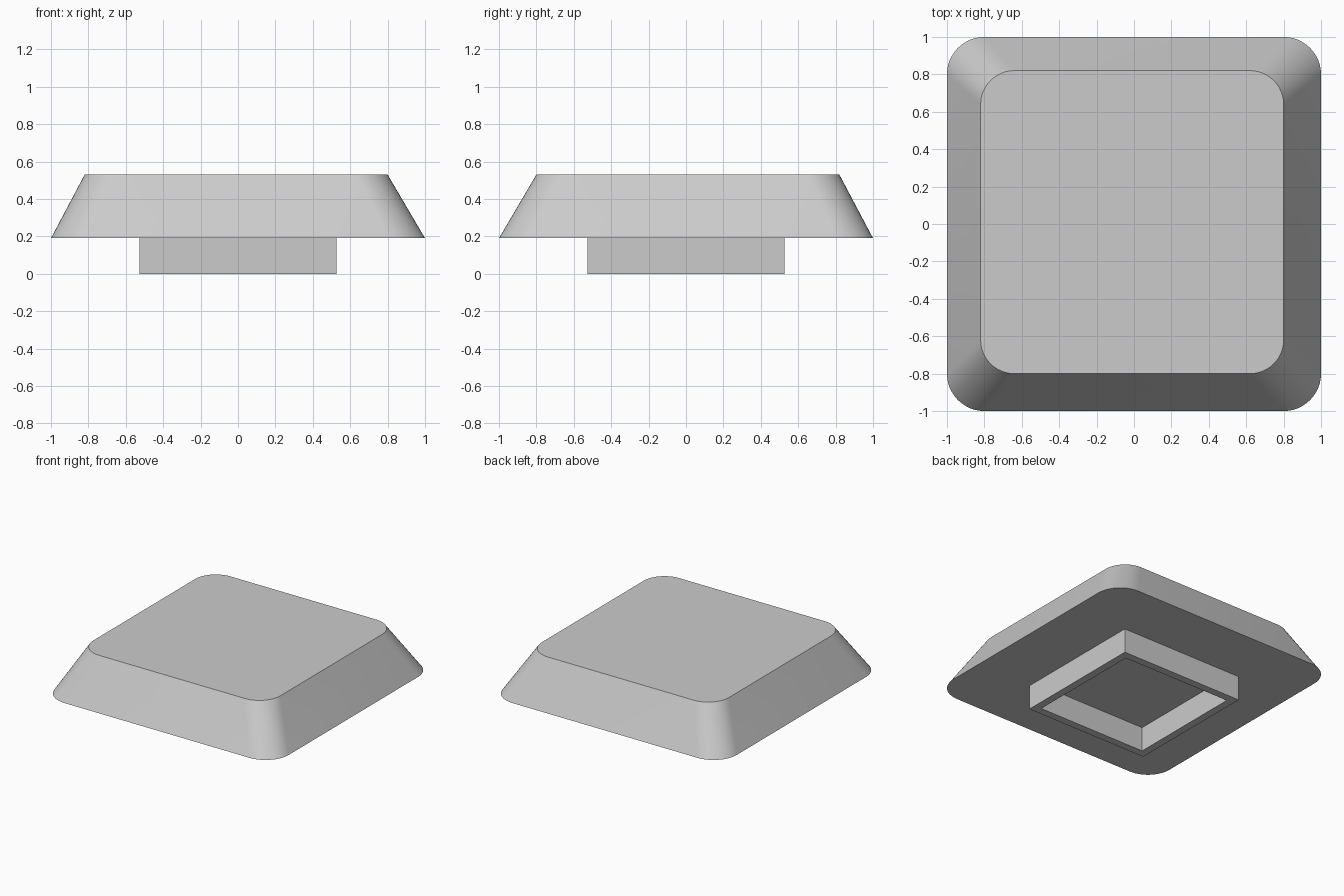
import bpy
import bmesh
from math import cos, sin, pi

cube = bpy.data.objects.get("Cube")
if cube:
    bpy.data.objects.remove(cube, do_unlink=True)

BASE_Z, TOP_Z = 0.19, 0.53

grey = bpy.data.materials.new("light grey")
grey.use_nodes = True
grey.diffuse_color = (0.6, 0.6, 0.6, 1)
grey.node_tree.nodes["Principled BSDF"].inputs["Base Color"].default_value = (0.6, 0.6, 0.6, 1)


def square_loop(bm, half, z, radius=0.0, shift=0.0, steps=12):
    """Counter-clockwise square outline, with rounded corners if radius > 0."""
    verts = []
    for corner in range(4):
        mid = pi / 4 + corner * pi / 2
        sx = 1 if cos(mid) > 0 else -1
        sy = 1 if sin(mid) > 0 else -1
        inner = half - radius
        count = steps if radius else 0
        for i in range(count + 1):
            a = corner * pi / 2 + (i / steps) * pi / 2
            verts.append(bm.verts.new((sx * inner + radius * cos(a) + shift,
                                       sy * inner + radius * sin(a) - shift, z)))
    return verts


def bridge(bm, lower, upper):
    for i in range(len(lower)):
        j = (i + 1) % len(lower)
        bm.faces.new((lower[i], lower[j], upper[j], upper[i]))


def finish(bm, name):
    mesh = bpy.data.meshes.new(name)
    bm.normal_update()
    bm.to_mesh(mesh)
    bm.free()
    mesh.materials.append(grey)
    obj = bpy.data.objects.new(name, mesh)
    bpy.context.collection.objects.link(obj)
    return obj


# Tapered body with rounded corners; the top sits slightly off centre
bm = bmesh.new()
bottom = square_loop(bm, 1.0, BASE_Z, radius=0.2)
top = square_loop(bm, 0.81, TOP_Z, radius=0.18, shift=-0.01)
bridge(bm, bottom, top)
bm.faces.new(top)
bm.faces.new(bottom[::-1])
body = finish(bm, "tapered_body")
bpy.ops.object.select_all(action='DESELECT')
body.select_set(True)
bpy.context.view_layer.objects.active = body
bpy.ops.object.shade_smooth_by_angle(angle=pi / 6)

# Hollow square foot under the body
bm = bmesh.new()
outer_low, outer_high = (square_loop(bm, 0.527, z) for z in (0, BASE_Z))
inner_low, inner_high = (square_loop(bm, 0.467, z) for z in (0, BASE_Z))
bridge(bm, outer_low, outer_high)
bridge(bm, inner_high, inner_low)
bridge(bm, inner_low, outer_low)
finish(bm, "hollow_foot")
